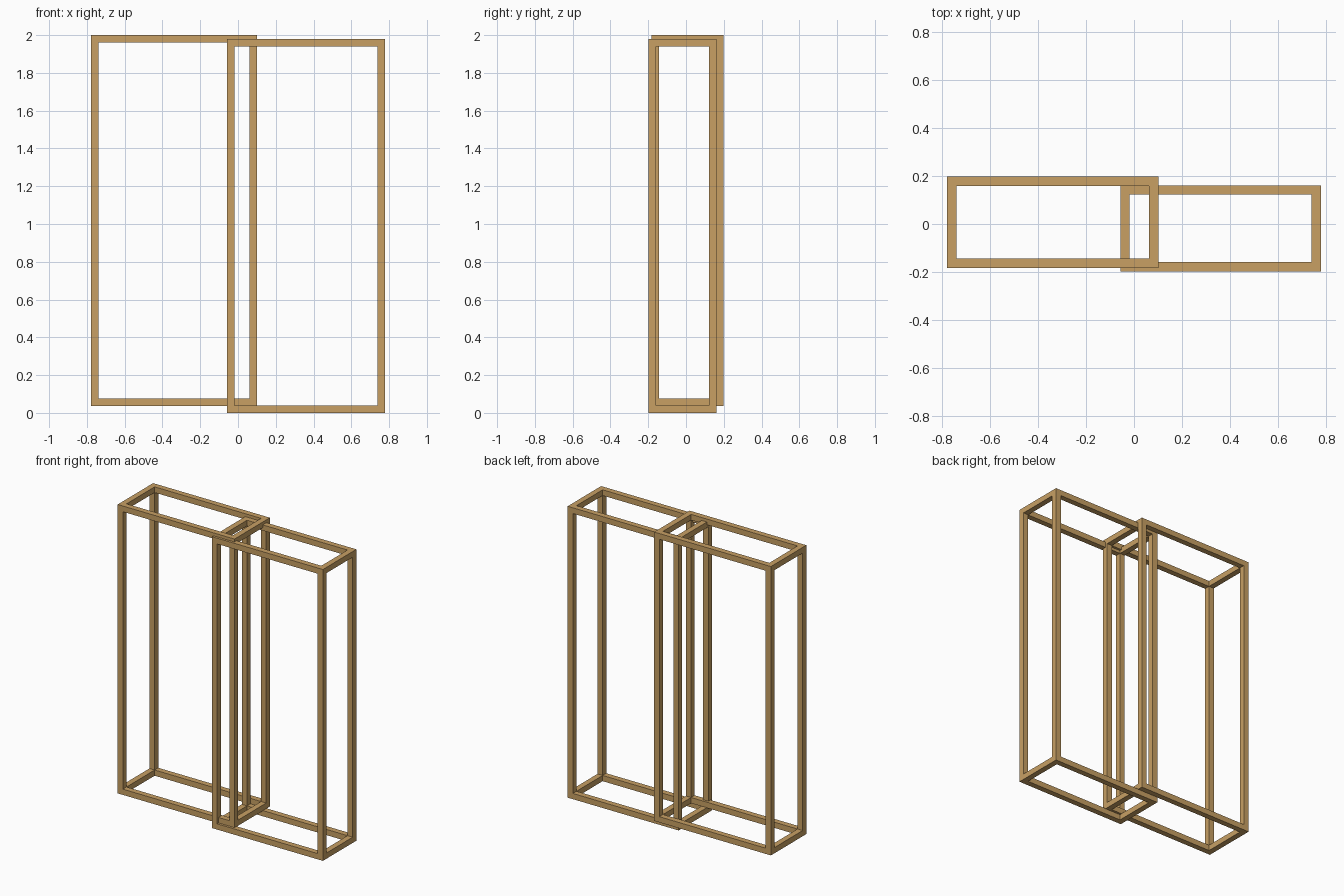
import bpy, bmesh
from itertools import product
from mathutils import Vector

cube = bpy.data.objects.get("Cube")
if cube:
    bpy.data.objects.remove(cube, do_unlink=True)

# Wood colour
COLOR = (0.578, 0.352, 0.127, 1)
wood = bpy.data.materials.new("light_wood")
wood.use_nodes = True
wood.diffuse_color = COLOR
wood.node_tree.nodes["Principled BSDF"].inputs["Base Color"].default_value = COLOR

BAR = 0.039  # thickness of every rail and post


def box_frame(name, low, high):
    """Open box of twelve bars as one closed shell, made of cells in a 3 x 3 x 3 split."""
    cuts = [(a, a + BAR, b - BAR, b) for a, b in zip(low, high)]

    def solid(cell):
        return all(0 <= i <= 2 for i in cell) and sum(i != 1 for i in cell) >= 2

    bm = bmesh.new()
    for cell in product(range(3), repeat=3):
        if not solid(cell):
            continue
        for axis, side in product(range(3), (0, 1)):
            neighbour = list(cell)
            neighbour[axis] += 2 * side - 1
            if solid(neighbour):
                continue
            u, v = (axis + 1) % 3, (axis + 2) % 3
            corners = []
            for du, dv in ((0, 0), (1, 0), (1, 1), (0, 1)):
                p = Vector()
                p[axis] = cuts[axis][cell[axis] + side]
                p[u] = cuts[u][cell[u] + du]
                p[v] = cuts[v][cell[v] + dv]
                corners.append(bm.verts.new(p))
            bm.faces.new(corners if side else corners[::-1])
    bmesh.ops.remove_doubles(bm, verts=bm.verts, dist=0.0001)
    mesh = bpy.data.meshes.new(name)
    bm.to_mesh(mesh)
    bm.free()
    mesh.materials.append(wood)
    obj = bpy.data.objects.new(name, mesh)
    bpy.context.collection.objects.link(obj)
    return obj


# Two overlapping frames, slightly offset from each other
box_frame("right_frame", (-0.777, -0.182, 0.037), (0.101, 0.198, 2.0))
box_frame("left_frame", (-0.057, -0.198, 0.0), (0.777, 0.161, 1.98))
